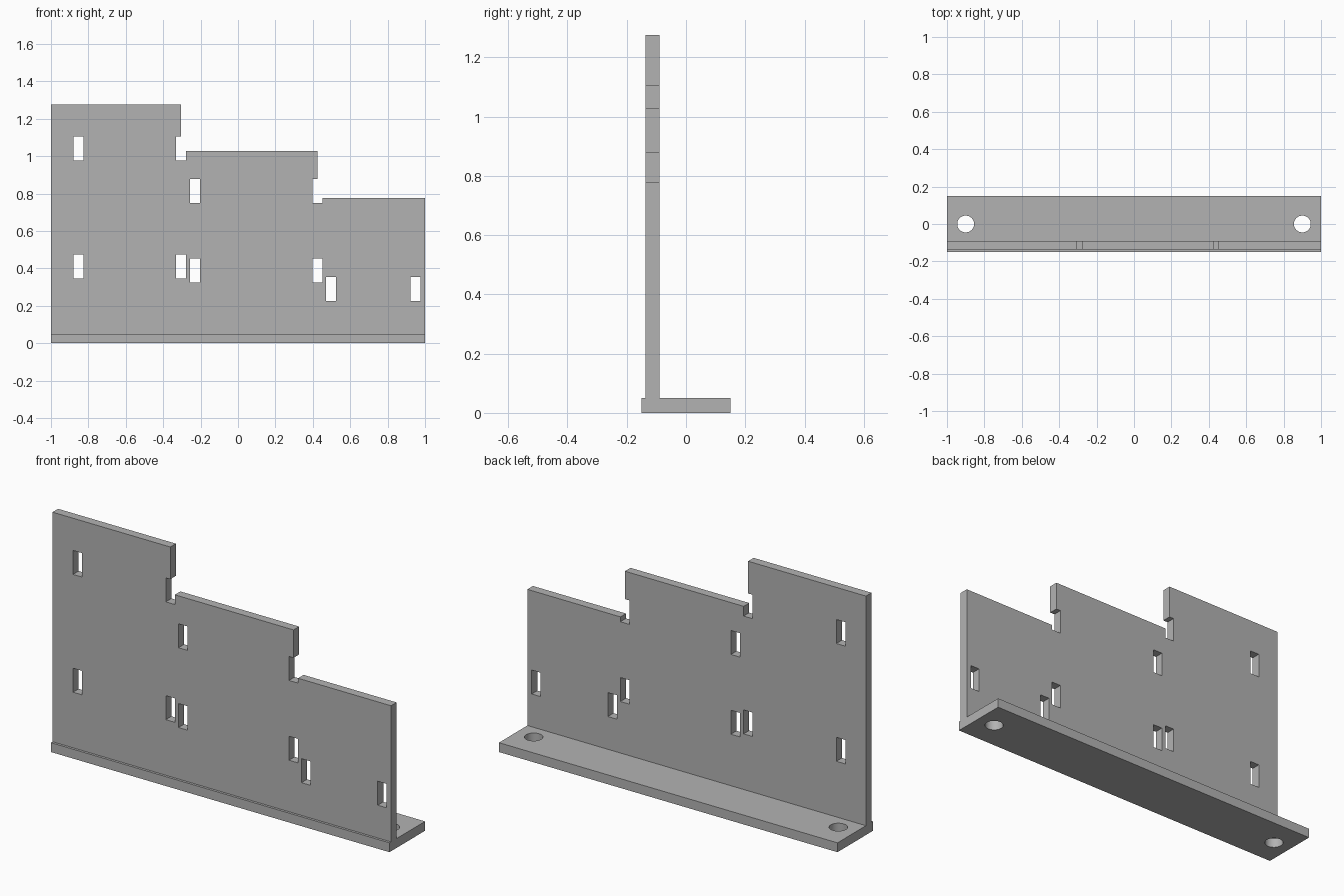
import bpy, bmesh
from mathutils import Matrix

if "Cube" in bpy.data.objects:
    bpy.data.objects.remove(bpy.data.objects["Cube"], do_unlink=True)

# Single grey finish
grey = bpy.data.materials.new("plain_grey")
grey.use_nodes = True
grey.diffuse_color = (0.45, 0.45, 0.45, 1)
grey.node_tree.nodes["Principled BSDF"].inputs["Base Color"].default_value = grey.diffuse_color

WALL_FRONT, WALL_BACK = -0.137, -0.09
WALL_MID = (WALL_FRONT + WALL_BACK) / 2
BASE_TOP, DEPTH, TOP = 0.05, 0.15, 1.276
SLOT_W, SLOT_H = 0.053, 0.128


def add_object(name, bm):
    bmesh.ops.recalc_face_normals(bm, faces=bm.faces)
    mesh = bpy.data.meshes.new(name)
    bm.to_mesh(mesh)
    bm.free()
    mesh.materials.append(grey)
    obj = bpy.data.objects.new(name, mesh)
    bpy.context.collection.objects.link(obj)
    return obj


def add_box(bm, x0, x1, z0, z1):
    """Box that passes right through the wall's thickness."""
    place = Matrix.Translation(((x0 + x1) / 2, WALL_MID, (z0 + z1) / 2))
    size = Matrix.Diagonal((x1 - x0, 0.2, z1 - z0, 1))
    bmesh.ops.create_cube(bm, size=1, matrix=place @ size)


def cut(target, name, bm):
    cutter = add_object(name, bm)
    cutter.hide_render = True
    mod = target.modifiers.new(name, 'BOOLEAN')
    mod.operation, mod.solver, mod.object = 'DIFFERENCE', 'EXACT', cutter
    bpy.context.view_layer.objects.active = target
    bpy.ops.object.modifier_apply(modifier=mod.name)
    bpy.data.objects.remove(cutter, do_unlink=True)


# Base and upright wall as one section swept along x
section = [(-DEPTH, 0), (DEPTH, 0), (DEPTH, BASE_TOP), (WALL_BACK, BASE_TOP),
           (WALL_BACK, TOP), (WALL_FRONT, TOP), (WALL_FRONT, BASE_TOP), (-DEPTH, BASE_TOP)]
bm = bmesh.new()
face = bm.faces.new([bm.verts.new((-1, y, z)) for y, z in section])
swept = bmesh.ops.extrude_face_region(bm, geom=[face])["geom"]
bmesh.ops.translate(bm, vec=(2, 0, 0),
                    verts=[v for v in swept if isinstance(v, bmesh.types.BMVert)])
bracket = add_object("stepped_bracket", bm)

# Two steps down in the top edge
for x0, x1, z0 in [(-0.304, 1.1, 1.028), (0.424, 1.2, 0.777)]:
    bm = bmesh.new()
    add_box(bm, x0, x1, z0, TOP + 0.1)
    cut(bracket, "step_cutter", bm)

# Slots, including the two that open into the step corners
slot_rows = {1.04: (-0.852, -0.304), 0.411: (-0.852, -0.304),
             0.815: (-0.229, 0.424), 0.389: (-0.229, 0.424),
             0.289: (0.498, 0.948)}
bm = bmesh.new()
for z, xs in slot_rows.items():
    for x in xs:
        add_box(bm, x - SLOT_W / 2, x + SLOT_W / 2, z - SLOT_H / 2, z + SLOT_H / 2)
cut(bracket, "slot_cutter", bm)

# Screw holes in the base
bm = bmesh.new()
for side in (-1, 1):
    bmesh.ops.create_cone(bm, cap_ends=True, segments=40, radius1=0.045, radius2=0.045,
                          depth=0.2, matrix=Matrix.Translation((side * 0.9, 0, BASE_TOP / 2)))
cut(bracket, "screw_hole_cutter", bm)

# Smooth hole walls, crisp edges elsewhere
bpy.ops.object.select_all(action='DESELECT')
bracket.select_set(True)
bpy.context.view_layer.objects.active = bracket
bpy.ops.object.shade_smooth_by_angle()
